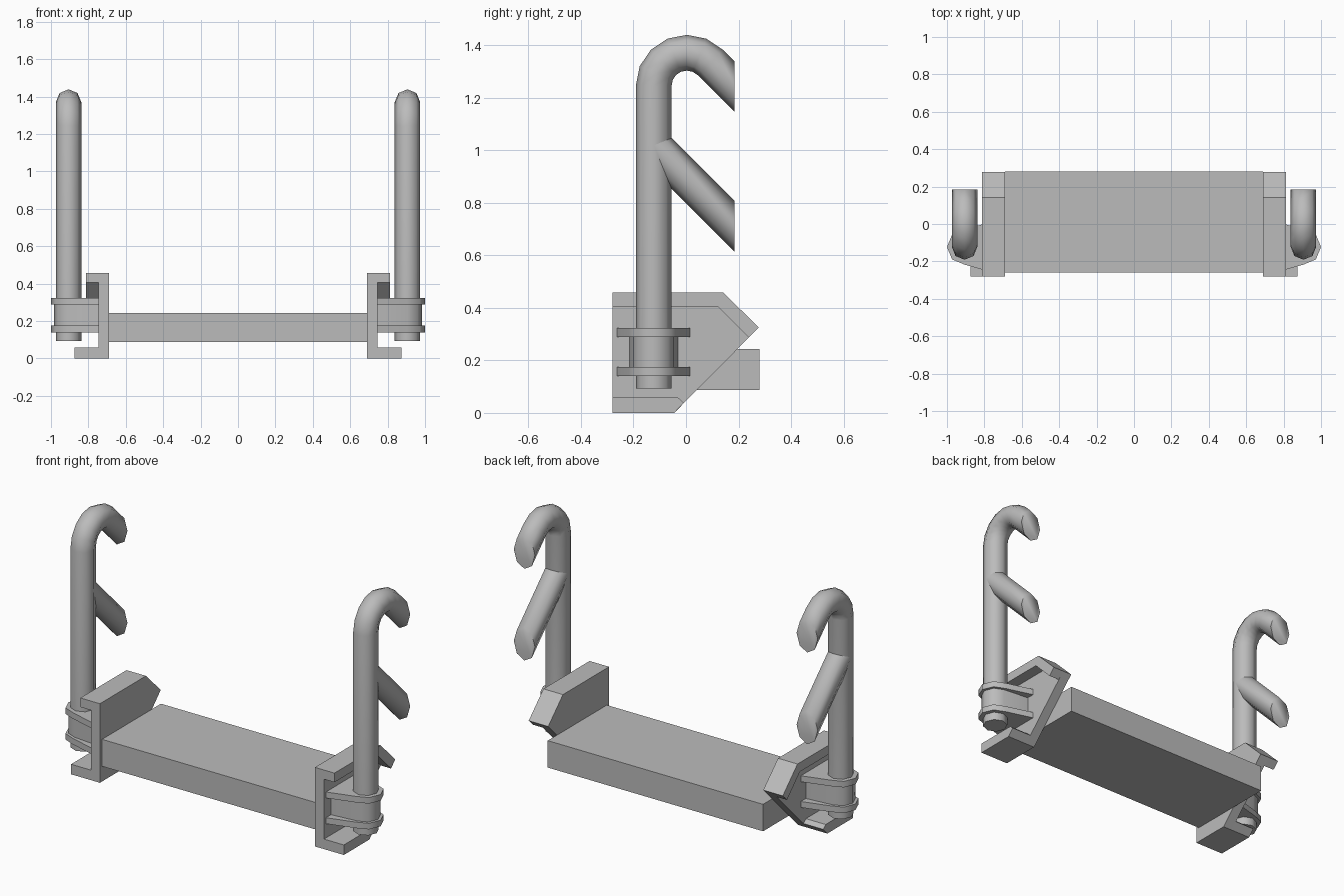
import bpy, bmesh
from math import sin, cos, pi, radians

if "Cube" in bpy.data.objects:
    bpy.data.objects.remove(bpy.data.objects["Cube"])

GREY = 0.5
metal = bpy.data.materials.new("grey_metal")
metal.use_nodes = True
metal.diffuse_color = (GREY, GREY, GREY, 1)
metal.node_tree.nodes["Principled BSDF"].inputs["Base Color"].default_value = (GREY, GREY, GREY, 1)


def loft(name, rings, smooth=False):
    """Skin a list of equal rings and cap both ends."""
    bm = bmesh.new()
    loops = [[bm.verts.new(p) for p in ring] for ring in rings]
    n = len(loops[0])
    for a, b in zip(loops, loops[1:]):
        for i in range(n):
            j = (i + 1) % n
            bm.faces.new((a[i], a[j], b[j], b[i]))
    bm.faces.new(loops[0])
    bm.faces.new(loops[-1])
    bmesh.ops.recalc_face_normals(bm, faces=bm.faces)
    mesh = bpy.data.meshes.new(name)
    bm.to_mesh(mesh)
    bm.free()
    mesh.materials.append(metal)
    obj = bpy.data.objects.new(name, mesh)
    bpy.context.collection.objects.link(obj)
    if smooth:
        bpy.ops.object.select_all(action='DESELECT')
        obj.select_set(True)
        bpy.context.view_layer.objects.active = obj
        bpy.ops.object.shade_smooth_by_angle(angle=radians(50))
    return obj


def side_prism(name, profile, side, x0, x1):
    """Extrude a (y, z) profile along x."""
    loft(name, [[(side * x, y, z) for y, z in profile] for x in (x0, x1)])


def lug(name, side, radius, half_width, z0, z1):
    """Round-ended plate tapering from the bracket web to the post."""
    outline = [(WEB, PY - half_width)]
    for k in range(5):
        a = -pi / 2 + k * pi / 4
        outline.append((PX + radius * cos(a), PY + radius * sin(a)))
    outline.append((WEB, PY + half_width))
    loft(name, [[(side * x, y, z) for x, y in outline] for z in (z0, z1)], True)


def tube(name, side, path):
    """Eight-sided tube; each path entry is (y, z, offset_y, offset_z)."""
    rings = []
    for y, z, oy, oz in path:
        angles = [k * pi / 4 for k in range(8)]
        rings.append([(side * (PX + R * cos(a)), y + oy * sin(a), z + oz * sin(a))
                      for a in angles])
    loft(name, rings, True)


PX, PY, R = 0.906, -0.123, 0.068    # post axis and radius
WEB = 0.747                         # outer face of bracket web
BEND, BEND_Z = 0.126, 1.245         # top bend radius and centre height
END_Y = 0.185                       # vertical cut of the hooks
CUT = R / cos(pi / 4)

# Step plank
side_prism("step_plank", [(-0.26, 0.088), (0.28, 0.088), (0.28, 0.244), (-0.26, 0.244)],
           1, -0.69, 0.69)

web = [(-0.28, 0), (-0.045, 0), (0.277, 0.325), (0.142, 0.458), (-0.28, 0.458)]
top_flange = [(-0.28, 0.405), (0.12, 0.405), (0.238, 0.287),
              (0.277, 0.325), (0.142, 0.458), (-0.28, 0.458)]
bottom_flange = [(-0.28, 0), (-0.045, 0), (-0.008, 0.038), (-0.03, 0.058), (-0.28, 0.058)]

for label, s in (("left", 1), ("right", -1)):
    # Channel bracket
    side_prism(label + "_bracket_web", web, s, 0.689, WEB)
    side_prism(label + "_bracket_top_flange", top_flange, s, WEB, 0.814)
    side_prism(label + "_bracket_bottom_flange", bottom_flange, s, WEB, 0.874)

    # Hinge plates and the block between them
    lug(label + "_lower_hinge_plate", s, 0.094, 0.139, 0.14, 0.175)
    lug(label + "_upper_hinge_plate", s, 0.094, 0.139, 0.289, 0.324)
    lug(label + "_hinge_block", s, 0.077, 0.093, 0.175, 0.289)

    # Post with a hooked top
    path = [(PY, 0.093, R, 0)]
    for k in range(7):
        a = pi - k * radians(135) / 6
        path.append((PY + BEND + BEND * cos(a), BEND_Z + BEND * sin(a),
                     -R * cos(a), -R * sin(a)))
    y, z = path[-1][:2]
    path.append((END_Y, z - (END_Y - y), 0, -CUT))
    tube(label + "_post", s, path)

    # Sloping branch
    d = R * cos(pi / 4)
    tube(label + "_branch", s, [(PY, 0.71 + END_Y - PY, -d, -d), (END_Y, 0.71, 0, -CUT)])
